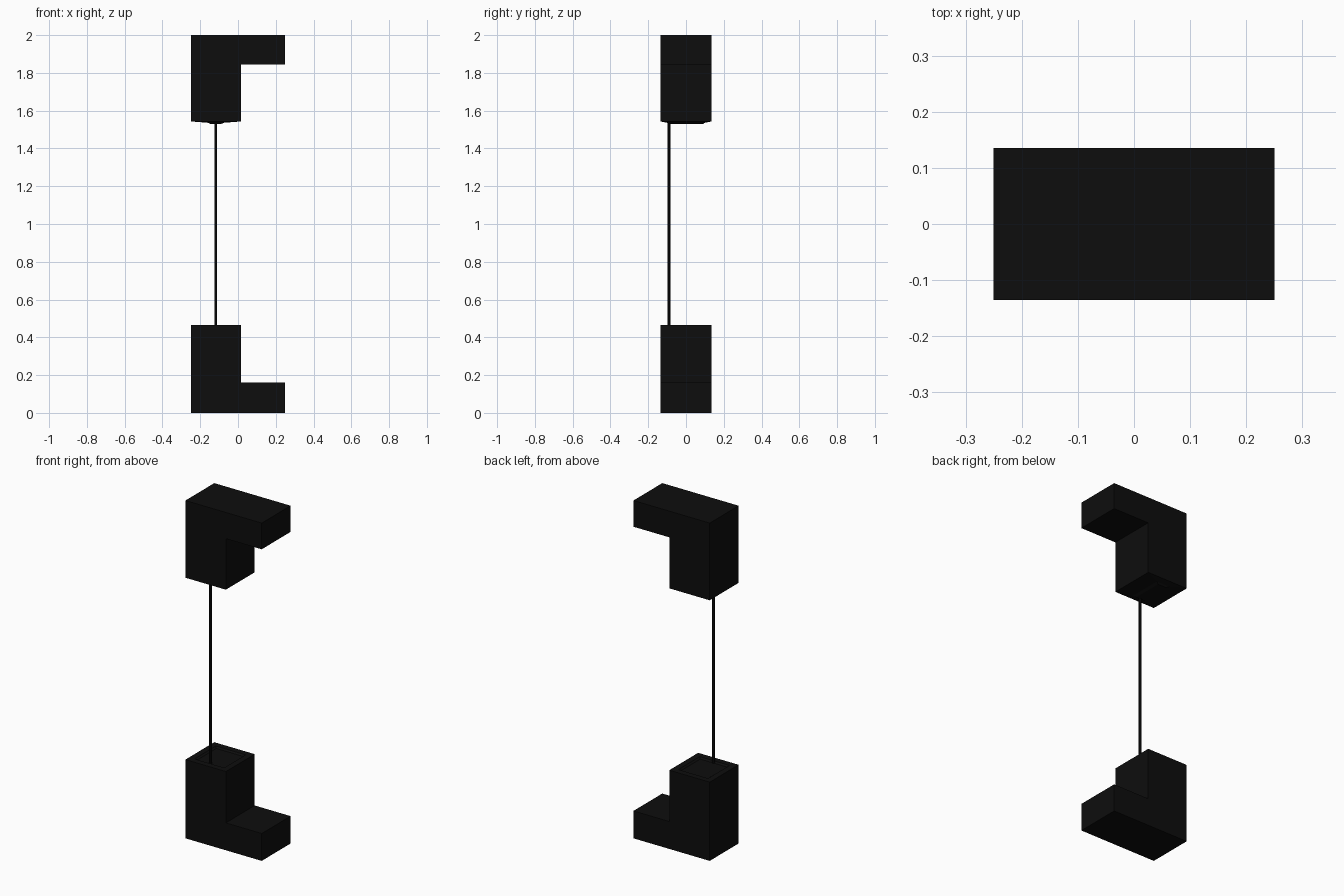
import bpy, bmesh
from mathutils import Vector

if "Cube" in bpy.data.objects:
    bpy.data.objects.remove(bpy.data.objects["Cube"])

black = bpy.data.materials.new("matte black")
black.diffuse_color = (0.004, 0.004, 0.004, 1)
black.use_nodes = True
black.node_tree.nodes["Principled BSDF"].inputs["Base Color"].default_value = black.diffuse_color

LEFT, STEP, RIGHT, DEPTH = -0.25, 0.015, 0.25, 0.135


def finish(name, bm):
    bmesh.ops.recalc_face_normals(bm, faces=bm.faces)
    mesh = bpy.data.meshes.new(name)
    bm.to_mesh(mesh)
    bm.free()
    mesh.materials.append(black)
    obj = bpy.data.objects.new(name, mesh)
    bpy.context.collection.objects.link(obj)
    return obj


def l_block(name, outer, arm, end, insets):
    """L-shaped block; its inner end face is inset in steps (x margin, y margin, z)."""
    bm = bmesh.new()
    profile = [(LEFT, outer), (RIGHT, outer), (RIGHT, arm),
               (STEP, arm), (STEP, end), (LEFT, end)]
    face = bm.faces.new([bm.verts.new((x, -DEPTH, z)) for x, z in profile])
    ext = bmesh.ops.extrude_face_region(bm, geom=[face])
    bmesh.ops.translate(bm, vec=(0, 2 * DEPTH, 0),
                        verts=[v for v in ext["geom"] if isinstance(v, bmesh.types.BMVert)])
    bm.faces.ensure_lookup_table()
    end_face = next(f for f in bm.faces if all(abs(v.co.z - end) < 1e-5 for v in f.verts))
    centre = end_face.calc_center_median()
    for mx, my, z in insets:
        bmesh.ops.inset_individual(bm, faces=[end_face], thickness=0.01)
        for v in end_face.verts:
            sx = 1 if v.co.x > centre.x else -1
            sy = 1 if v.co.y > centre.y else -1
            v.co = Vector((centre.x + sx * ((STEP - LEFT) / 2 - mx), sy * (DEPTH - my), z))
    return finish(name, bm)


# Upper block with a shallow raised pad on its underside
l_block("upper_block", 2.0, 1.845, 1.543,
        [(0.09, 0.035, 1.536), (0.105, 0.045, 1.529)])

# Lower block with a matching shallow recess in its top
l_block("lower_block", 0.0, 0.162, 0.466,
        [(0.035, 0.035, 0.466), (0.045, 0.045, 0.458)])

# Thin rod joining the two blocks
bm = bmesh.new()
bmesh.ops.create_cone(bm, cap_ends=True, segments=12, radius1=0.007, radius2=0.007, depth=1.09)
bmesh.ops.translate(bm, verts=bm.verts, vec=(-0.117, -0.09, 0.998))
rod = finish("rod", bm)
bpy.ops.object.select_all(action='DESELECT')
rod.select_set(True)
bpy.context.view_layer.objects.active = rod
bpy.ops.object.shade_smooth_by_angle()
